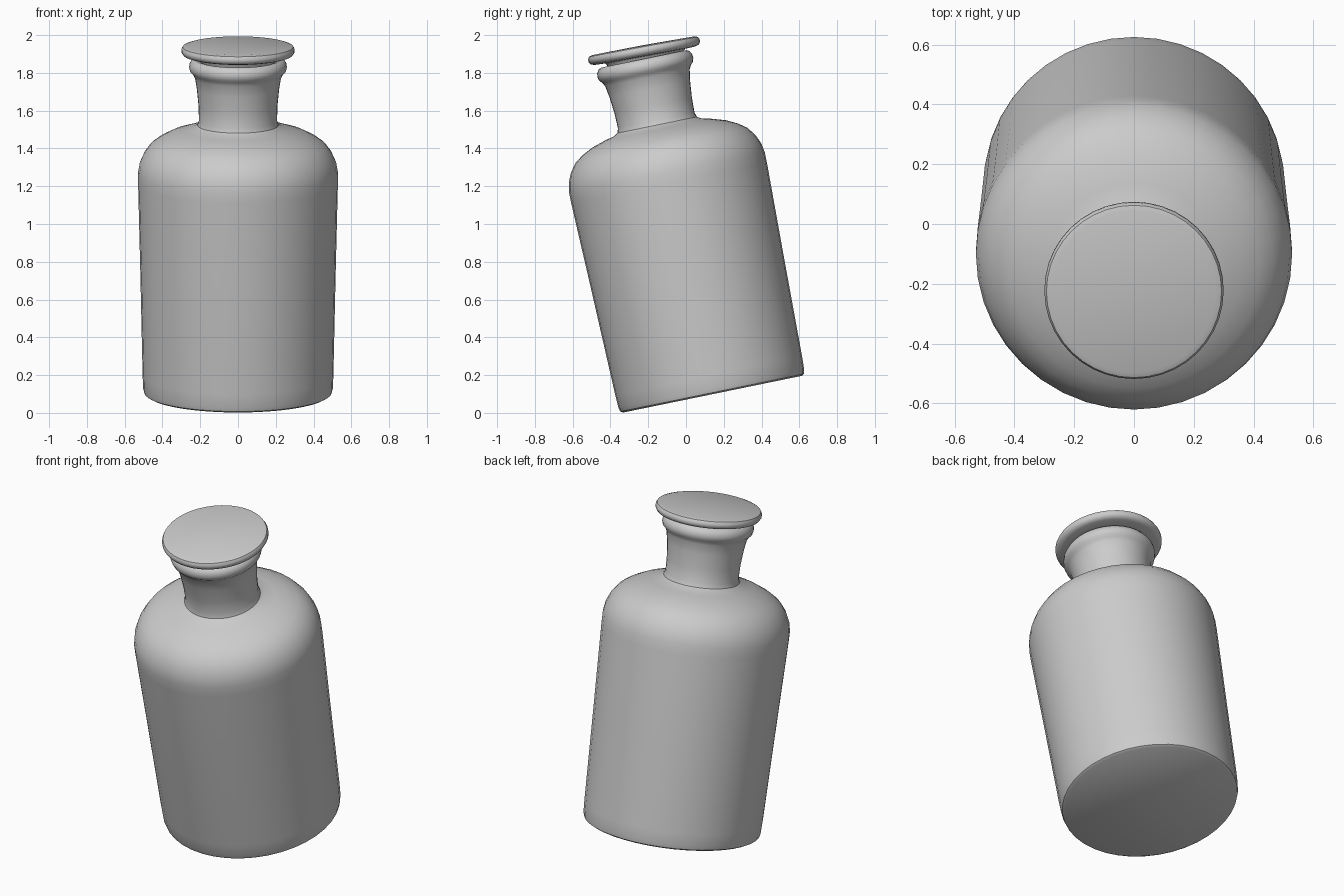
import bpy, bmesh
from math import cos, sin, pi, radians
from mathutils import Matrix

if "Cube" in bpy.data.objects:
    bpy.data.objects.remove(bpy.data.objects["Cube"])

SEGMENTS = 40
TILT = radians(11.6)
BASE = Matrix.Translation((0, 0.14, 0.099)) @ Matrix.Rotation(TILT, 4, 'X')


def lathe(name, profile, matrix, angle=40):
    """Spin (radius, height) points about z; zero radius makes a pole."""
    bm = bmesh.new()
    rings = []
    for r, h in profile:
        if r == 0:
            rings.append([bm.verts.new((0, 0, h))] * SEGMENTS)
        else:
            rings.append([bm.verts.new((r * cos(2 * pi * i / SEGMENTS),
                                        r * sin(2 * pi * i / SEGMENTS), h))
                          for i in range(SEGMENTS)])
    for a, b in zip(rings, rings[1:]):
        for i in range(SEGMENTS):
            j = (i + 1) % SEGMENTS
            bm.faces.new(dict.fromkeys((a[i], a[j], b[j], b[i])))
    bmesh.ops.recalc_face_normals(bm, faces=bm.faces)
    mesh = bpy.data.meshes.new(name)
    bm.to_mesh(mesh)
    bm.free()
    obj = bpy.data.objects.new(name, mesh)
    bpy.context.collection.objects.link(obj)
    mesh.transform(matrix)
    bpy.ops.object.select_all(action='DESELECT')
    obj.select_set(True)
    bpy.context.view_layer.objects.active = obj
    bpy.ops.object.shade_smooth_by_angle(angle=radians(angle))
    return obj


# Bottle: base, widening wall, round shoulder, flared neck, lip, inner bore
bottle = [(0, 0), (0.482, 0), (0.496, 0.008), (0.502, 0.03), (0.505, 0.10),
          (0.517, 0.65), (0.529, 1.14), (0.529, 1.20), (0.52, 1.25),
          (0.498, 1.30), (0.464, 1.345), (0.42, 1.377), (0.36, 1.407),
          (0.29, 1.429), (0.235, 1.443), (0.215, 1.455), (0.207, 1.48),
          (0.209, 1.56), (0.218, 1.65), (0.228, 1.71), (0.24, 1.732),
          (0.253, 1.745), (0.259, 1.765), (0.257, 1.785), (0.245, 1.805),
          (0.23, 1.812), (0.213, 1.808), (0.205, 1.79), (0.195, 1.74)]
lathe("bottle", bottle, BASE)

# Stopper: plug in the neck and a round-edged disc, seated slightly askew
stopper = [(0, 1.62), (0.18, 1.62), (0.195, 1.74), (0.207, 1.815),
           (0.215, 1.825), (0.27, 1.827), (0.29, 1.833), (0.30, 1.848),
           (0.30, 1.862), (0.293, 1.875), (0.275, 1.881), (0, 1.884)]
seat = Matrix.Translation((0, 0, 1.8))
askew = seat @ Matrix.Rotation(radians(-1.2), 4, 'X') @ seat.inverted()
lathe("stopper", stopper, BASE @ Matrix.Translation((0, 0.01, 0)) @ askew)
